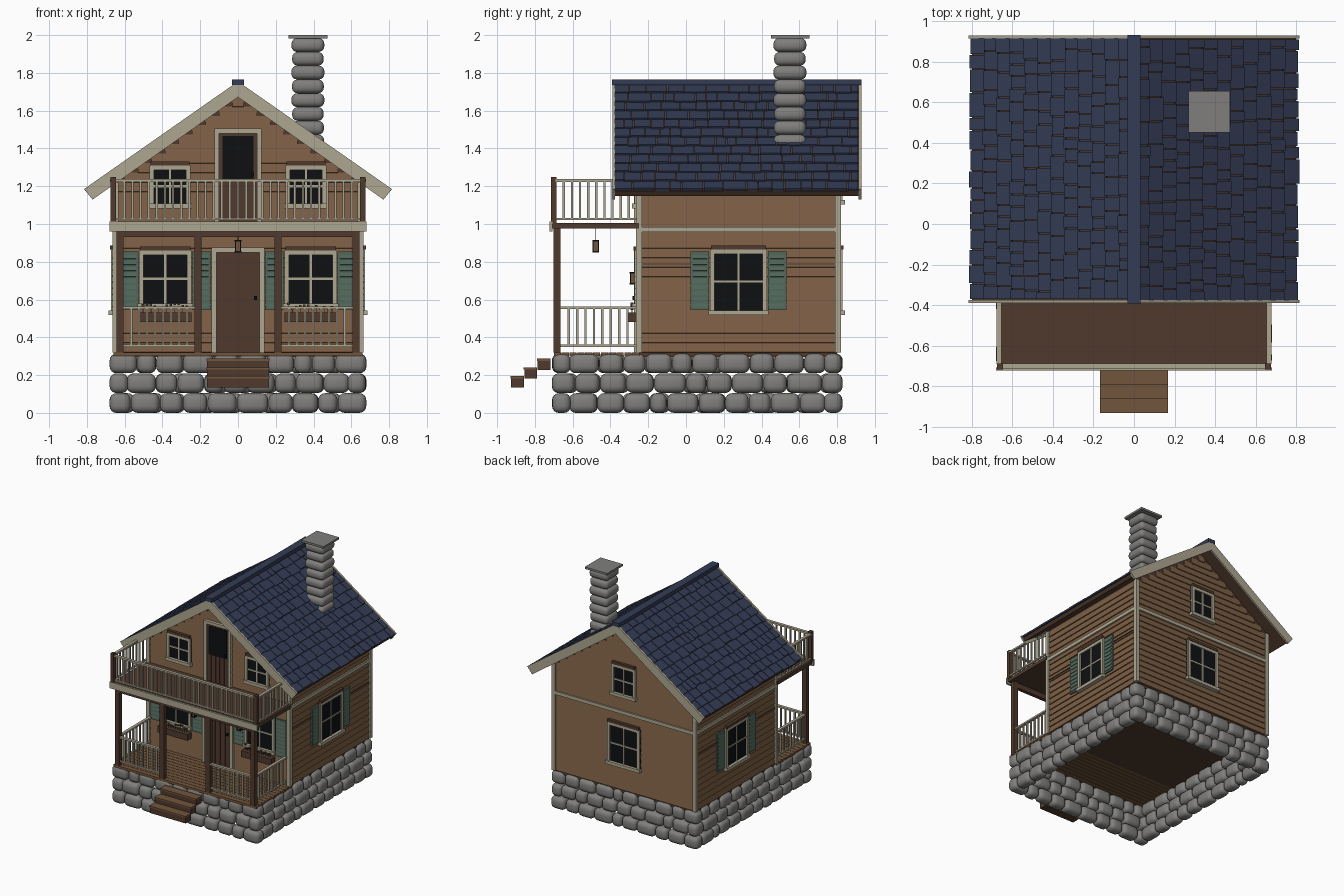
import bpy, bmesh, math, random
from mathutils import Matrix, Vector

random.seed(4)
cube = bpy.data.objects.get("Cube")
if cube:
    bpy.data.objects.remove(cube, do_unlink=True)

COLOURS = {
    "siding brown": (0.205, 0.114, 0.058),
    "dark wood": (0.080, 0.042, 0.026),
    "cream trim": (0.42, 0.385, 0.285),
    "slate blue": (0.034, 0.046, 0.090),
    "stone grey": (0.215, 0.212, 0.203),
    "shutter green": (0.084, 0.138, 0.107),
    "dark glass": (0.004, 0.005, 0.006),
    "warm wood": (0.17, 0.092, 0.045),
}
MATS = {}
for label, rgb in COLOURS.items():
    m = bpy.data.materials.new(label)
    m.use_nodes = True
    m.diffuse_color = (*rgb, 1)
    m.node_tree.nodes["Principled BSDF"].inputs["Base Color"].default_value = (*rgb, 1)
    MATS[label] = m
SIDING, DARK, CREAM, SLATE, STONE, GREEN, GLASS, WARM = COLOURS

parts = {}
HERE = Matrix()


def mesh_of(name, mat):
    return parts.setdefault(name, (bmesh.new(), mat))[0]


def box(name, mat, xs, ys, zs, M=HERE):
    """Box between the given x, y and z limits, placed by M."""
    bm = mesh_of(name, mat)
    lo, hi = Vector((xs[0], ys[0], zs[0])), Vector((xs[1], ys[1], zs[1]))
    place = M @ Matrix.Translation((lo + hi) / 2) @ Matrix.Diagonal((*(hi - lo), 1))
    bmesh.ops.create_cube(bm, size=1, matrix=place)


def prism(name, mat, outline, y0, y1):
    """Outline in x and z, extruded along y."""
    bm = mesh_of(name, mat)
    face = bm.faces.new([bm.verts.new((x, y0, z)) for x, z in outline])
    new = bmesh.ops.extrude_face_region(bm, geom=[face])["geom"]
    bmesh.ops.translate(bm, vec=(0, y1 - y0, 0), verts=[v for v in new if isinstance(v, bmesh.types.BMVert)])
    bmesh.ops.recalc_face_normals(bm, faces=bm.faces)


def frame(x, y, degrees):
    """Wall frame: local x runs along the wall, local -y points outward."""
    return Matrix.Translation((x, y, 0)) @ Matrix.Rotation(math.radians(degrees), 4, 'Z')


SLOPE, FLOOR, EAVE, PEAK = 0.70, 0.32, 1.24, 1.69
MID, HX, HY = 0.278, 0.645, 0.523
FRONT, BACK = frame(0, MID - HY, 0), frame(0, MID + HY, 180)
LEFT, RIGHT = frame(HX, MID, 90), frame(-HX, MID, -90)

# Stone foundation: three courses of pillowy stones
for course in range(3):
    z = course * 0.105
    for i, (M, half) in enumerate([(frame(0, -0.71, 0), 0.68), (frame(0.68, 0.06, 90), 0.77),
                                   (frame(0, 0.83, 180), 0.68), (frame(-0.68, 0.06, -90), 0.77)]):
        if (i + course) % 2:
            half -= 0.09
        n = round(half * 2 / 0.135)
        cuts = [-half + 2 * half * (k + random.uniform(-.22, .22) * (0 < k < n)) / n for k in range(n + 1)]
        for a, b in zip(cuts, cuts[1:]):
            box("foundation_stones", STONE, (a + .001, b - .001), (random.uniform(0, .008), 0.1), (z, z + 0.104), M)

# Chimney
for k in range(8):
    z, r = 1.40 + k * 0.073, random.uniform(0.081, 0.088)
    box("chimney_stones", STONE, (.37 - r, .37 + r), (.55 - r, .55 + r), (z, z + 0.073))
box("chimney_cap", STONE, (0.268, 0.474), (0.45, 0.655), (1.983, 2.0))

# Floors
box("house_floor", DARK, (-HX, HX), (-0.245, 0.8), (0.295, FLOOR))
for k in range(11):
    y = -0.70 + k * 0.0415
    box("porch_planks", WARM, (-0.66, 0.66), (y, y + 0.038), (0.30, FLOOR))

# Wall core and lapped siding
wall_top = PEAK - SLOPE * HX
prism("wall_core", DARK, [(-HX, FLOOR), (HX, FLOOR), (HX, wall_top), (0, PEAK), (-HX, wall_top)], MID - HY, MID + HY)
PITCH = 0.05
tilt = Matrix.Rotation(-0.15, 4, 'X')
for M, half, top in [(FRONT, HX, PEAK), (BACK, HX, PEAK), (LEFT, HY, EAVE), (RIGHT, HY, EAVE)]:
    z = FLOOR
    while z + PITCH < top:
        w = min(half, (PEAK - z - PITCH) / SLOPE) if top == PEAK else half
        box("siding", SIDING, (-w, w), (-0.011, 0.004), (0, PITCH + 0.002), M @ Matrix.Translation((0, 0, z)) @ tilt)
        z += PITCH
    # Corner boards and belt course
    for s in (-1, 1):
        a, b = sorted((s * (half + 0.02), s * (half - 0.012)))
        box("corner_boards", CREAM, (a, b), (-0.02, 0.005), (FLOOR, EAVE - 0.02), M)
    box("belt_course", CREAM, (-half, half), (-0.02, 0), (0.957, 0.985), M)
for M in (LEFT, RIGHT):
    box("siding_joint", DARK, (-HY, HY), (-0.014, 0), (0.785, 0.792), M)

# Roof: sheathing, shingles, barge boards, ridge cap
angle = math.atan(SLOPE)
ROWS, LENGTH = 12, 0.975
for side in (-1, 1):
    # local x down the slope, local z out of the roof
    x_dir = Vector((side * math.cos(angle), 0, -math.sin(angle)))
    n_dir = Vector((side * math.sin(angle), 0, math.cos(angle)))
    R = Matrix((x_dir, n_dir.cross(x_dir), n_dir)).transposed().to_4x4()
    R = Matrix.Translation((0, 0.27, 1.733)) @ R
    box("roof_sheathing", DARK, (0, LENGTH), (-0.645, 0.645), (-0.03, 0), R)
    step = LENGTH / ROWS
    for row in range(ROWS):
        lean = R @ Matrix.Translation((row * step, 0, 0)) @ Matrix.Rotation(-0.1, 4, 'Y')
        y = -0.645
        while y < 0.64:
            end = min(0.645, y + random.uniform(0.05, 0.125))
            if end > 0.61:
                end = 0.645
            drop = random.uniform(-0.004, 0.008)
            box("shingles", SLATE, (0, step + drop), (y, end - 0.005), (-0.004, 0.009), lean)
            y = end
    barge = [(0, 1.755), (side * 0.815, 1.185), (side * 0.77, 1.129), (0, 1.672)]
    for y in (-0.39, 0.913):
        prism("barge_boards", CREAM, barge, y, y + 0.015)
box("ridge_cap", SLATE, (-0.032, 0.032), (-0.392, 0.93), (1.735, 1.766))


def casing(M, cx, half, z0, z1, t, out):
    """Cream surround of an opening."""
    for s in (-1, 1):
        a, b = sorted((cx + s * half, cx + s * (half - t)))
        box("casings", CREAM, (a, b), (-out, 0), (z0, z1), M)
    box("casings", CREAM, (cx - half, cx + half), (-out, 0), (z1 - t, z1), M)


def window(M, cx, half, z0, z1, shutters=False, planter=False):
    casing(M, cx, half, z0, z1, 0.024, 0.028)
    zm = (z0 + z1) / 2
    box("window_glass", GLASS, (cx - half, cx + half), (-0.016, 0), (z0, z1), M)
    box("window_bars", CREAM, (cx - 0.006, cx + 0.006), (-0.022, 0), (z0, z1), M)
    box("window_bars", CREAM, (cx - half, cx + half), (-0.022, 0), (zm - 0.006, zm + 0.006), M)
    box("window_sills", CREAM, (cx - half - 0.008, cx + half + 0.008), (-0.04, 0), (z0 - 0.008, z0 + 0.018), M)
    box("window_headers", DARK, (cx - half + 0.005, cx + half - 0.005), (-0.032, 0), (z1, z1 + 0.022), M)
    if shutters:
        for a in (cx - half - 0.103, cx + half + 0.005):
            box("shutters", GREEN, (a, a + 0.098), (-0.018, 0), (0.545, 0.855), M)
            for k in range(9):
                slat = M @ Matrix.Translation((a, -0.018, 0.56 + k * 0.032)) @ Matrix.Rotation(-0.2, 4, 'X')
                box("shutter_slats", GREEN, (0.012, 0.086), (-0.004, 0.006), (0, 0.028), slat)
    if planter:
        box("flower_boxes", DARK, (cx - half, cx + half), (-0.07, -0.012), (0.48, 0.532), M)
        for k in range(12):
            x, h = cx - half + 0.02 + k * 0.021, random.uniform(0.555, 0.585)
            box("flower_stems", GREEN, (x - 0.002, x + 0.002), (-0.043, -0.039), (0.53, h), M)
            box("flower_leaves", DARK, (x - 0.007, x + 0.007), (-0.048, -0.034), (h - 0.012, h), M)


for s in (-1, 1):
    window(FRONT, s * 0.385, 0.138, 0.56, 0.86, True, True)
    window(FRONT, s * 0.36, 0.108, 1.09, 1.31)
for M in (LEFT, RIGHT):
    window(M, 0, 0.15, 0.525, 0.865, True)
window(BACK, 0, 0.15, 0.525, 0.865)
window(BACK, 0, 0.11, 1.11, 1.36)

# Doors
for half, z0, z1 in [(0.14, FLOOR, 0.875), (0.125, 1.0, 1.505)]:
    casing(FRONT, 0, half, z0, z1, 0.025, 0.03)
    inner = half - 0.025
    box("door_leaves", DARK, (-inner, inner), (-0.014, 0), (z0, z1 - 0.02), FRONT)
    for k in range(5):
        w = inner * 2 / 5
        box("door_planks", DARK, (-inner + k * w + .003, -inner + (k + 1) * w - .003), (-0.02, 0), (z0, z1 - 0.025), FRONT)
    knob = (z0 + z1) / 2
    box("door_knobs", GLASS, (inner - 0.03, inner - 0.015), (-0.038, 0), (knob, knob + 0.02), FRONT)
box("balcony_door_glass", GLASS, (-0.082, 0.082), (-0.024, 0), (1.23, 1.465), FRONT)

# Hanging lantern and wall lanterns
for x, y, z in [(0, -0.478, 0.85), (-0.21, -0.28, 0.68), (0.21, -0.28, 0.68)]:
    box("lantern_bodies", WARM, (x - .013, x + .013), (y - .013, y + .013), (z + .006, z + .058))
    for a, b in [(0, 0.007), (0.057, 0.065)]:
        box("lantern_caps", GLASS, (x - .018, x + .018), (y - .018, y + .018), (z + a, z + b))
    for i in (-1, 1):
        for j in (-1, 1):
            px, py = x + i * 0.014, y + j * 0.014
            box("lantern_bars", GLASS, (px - .003, px + .003), (py - .003, py + .003), (z, z + .06))
box("lantern_hanger", GLASS, (-0.002, 0.002), (-0.48, -0.476), (0.91, 0.98))


def railing(name, M, x0, x1, z0, z1):
    """Top and bottom rails with evenly spaced balusters."""
    box(name, CREAM, (x0, x1), (-0.012, 0.012), (z1 - 0.014, z1), M)
    box(name, CREAM, (x0, x1), (-0.008, 0.008), (z0, z0 + 0.012), M)
    n = round((x1 - x0) / 0.043)
    for k in range(1, n):
        x = x0 + (x1 - x0) * k / n
        box(name, CREAM, (x - .006, x + .006), (-.006, .006), (z0, z1 - .005), M)


# Porch and balcony
box("balcony_deck", DARK, (-0.67, 0.67), (-0.71, -0.25), (0.975, 1.005))
box("balcony_fascia", CREAM, (-0.68, 0.68), (-0.722, -0.706), (0.96, 1.012))
box("porch_beam", DARK, (-0.64, 0.64), (-0.70, -0.67), (0.932, 0.976))
railing("balcony_railing", frame(0, -0.70, 0), -0.645, 0.645, 1.02, 1.237)
for s in (-1, 1):
    for x in (0.625, 0.212):
        box("porch_posts", DARK, (s * x - .019, s * x + .019), (-0.702, -0.665), (FLOOR, 0.976))
    box("balcony_posts", DARK, (s * .66 - .015, s * .66 + .015), (-0.716, -0.686), (1.0, 1.25))
    mid = s * 0.418
    railing("porch_railing", frame(mid, -0.684, 0), -0.19, 0.19, 0.35, 0.563)
    railing("porch_railing", frame(s * 0.625, -0.465, 90), -0.2, 0.2, 0.35, 0.563)
    railing("balcony_railing", frame(s * 0.665, -0.475, 90), -0.215, 0.215, 1.02, 1.237)

# Front steps
for k in range(3):
    y, z = -0.93 + k * 0.07, 0.195 + k * 0.046
    box("step_blocks", DARK, (-0.165, 0.165), (y + 0.004, y + 0.072), (z - 0.06, z - 0.012))
    box("step_treads", WARM, (-0.168, 0.168), (y, y + 0.072), (z - 0.012, z))

# Turn every collected mesh into an object
for name, (bm, mat) in parts.items():
    if name in ("foundation_stones", "chimney_stones"):
        size = 0.036 if name == "foundation_stones" else 0.03
        bmesh.ops.bevel(bm, geom=bm.edges[:], offset=size, segments=4, profile=0.5, affect='EDGES')
        for f in bm.faces:
            f.smooth = True
    me = bpy.data.meshes.new(name)
    bm.to_mesh(me)
    bm.free()
    me.materials.append(MATS[mat])
    bpy.context.collection.objects.link(bpy.data.objects.new(name, me))
